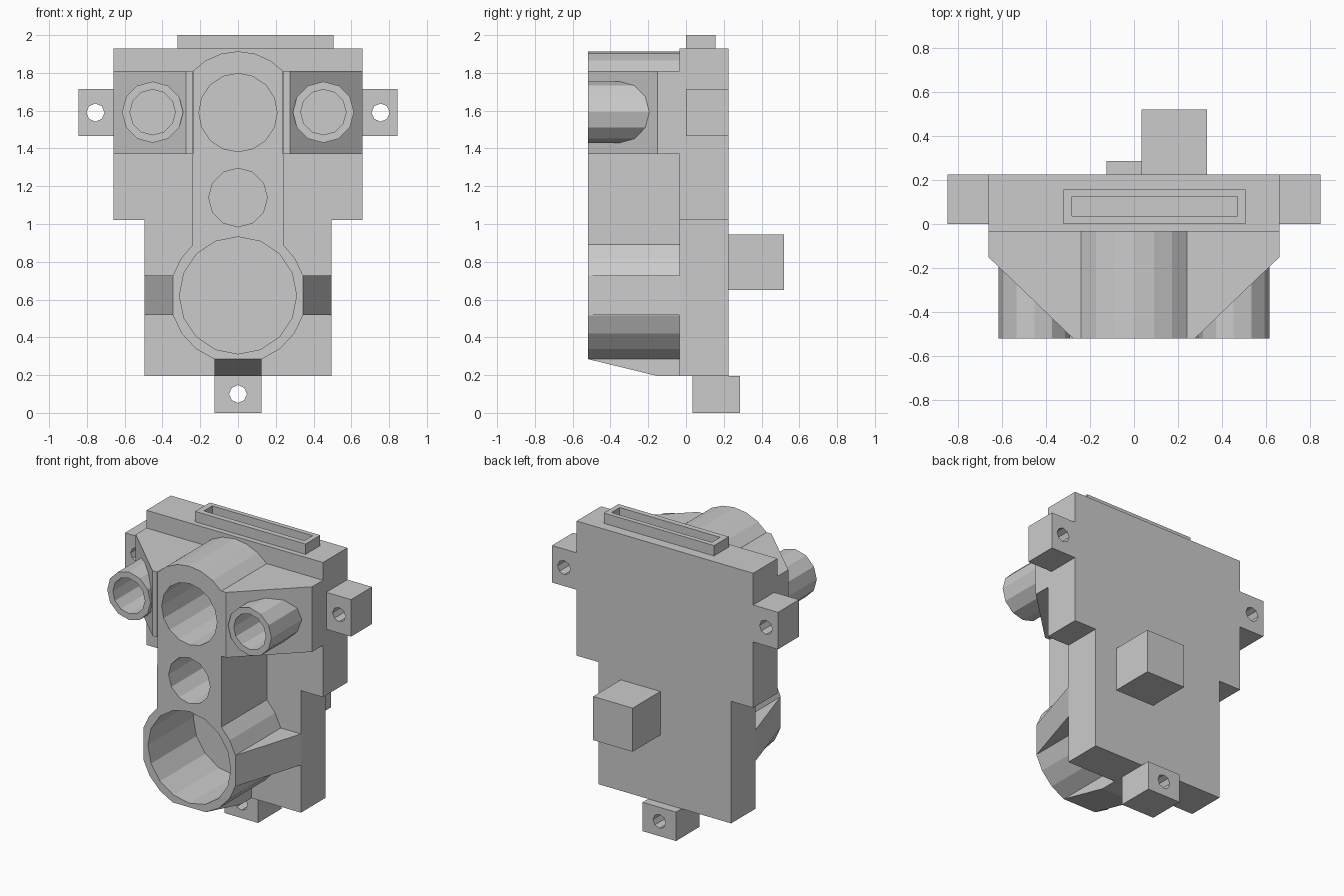
import bpy, bmesh
from math import sin, cos, pi, radians

if "Cube" in bpy.data.objects:
    bpy.data.objects.remove(bpy.data.objects["Cube"])

FRONT, SEAT = -0.52, -0.035     # front face of the housing, front face of the plate


def prism(name, pts, axis, a, b):
    """Extrude a 2D outline from a to b along the given axis."""
    place = {'x': lambda p, t: (t, p[0], p[1]),
             'y': lambda p, t: (p[0], t, p[1]),
             'z': lambda p, t: (p[0], p[1], t)}[axis]
    bm = bmesh.new()
    lo = [bm.verts.new(place(p, a)) for p in pts]
    hi = [bm.verts.new(place(p, b)) for p in pts]
    bm.faces.new(lo)
    bm.faces.new(hi)
    for i in range(len(pts)):
        j = (i + 1) % len(pts)
        bm.faces.new((lo[i], lo[j], hi[j], hi[i]))
    bmesh.ops.recalc_face_normals(bm, faces=bm.faces)
    me = bpy.data.meshes.new(name)
    bm.to_mesh(me)
    bm.free()
    ob = bpy.data.objects.new(name, me)
    bpy.context.collection.objects.link(ob)
    return ob


def rect(x0, x1, y0, y1):
    return [(x0, y0), (x1, y0), (x1, y1), (x0, y1)]


def arc(cx, cz, r, degrees):
    return [(cx + r * cos(radians(d)), cz + r * sin(radians(d))) for d in degrees]


def ring(cx, cz, r, n):
    return arc(cx, cz, r, [360 * i / n for i in range(n)])


def combine(ob, tool, op='DIFFERENCE'):
    """Apply a boolean and drop the tool object."""
    mod = ob.modifiers.new(op, 'BOOLEAN')
    mod.operation, mod.object, mod.solver = op, tool, 'EXACT'
    bpy.context.view_layer.objects.active = ob
    bpy.ops.object.modifier_apply(modifier=mod.name)
    bpy.data.objects.remove(tool)


def bore(ob, cx, cz, r, n, y0, y1):
    combine(ob, prism("cutter", ring(cx, cz, r, n), 'y', y0, y1))


# Back plate with a wide upper half
half = [(0.495, 0.195), (0.495, 1.02), (0.66, 1.02), (0.66, 1.93)]
prism("back_plate", half + [(-x, z) for x, z in reversed(half)], 'y', SEAT, 0.225)

# Front housing: domed top, straight neck, round lower barrel, three bores
side = arc(0, 0.622, 0.36, [-69.7, -52, -34, -17, 17, 33, 48.2])
dome = arc(0, 1.588, 0.326, [42.8, 58, 74, 90])
right = side + dome
housing = prism("front_housing", right + [(-x, z) for x, z in reversed(right[:-1])],
                'y', FRONT, SEAT)
for cz, r, n in ((1.59, 0.207, 16), (1.14, 0.155, 12), (0.622, 0.31, 16)):
    bore(housing, 0, cz, r, n, FRONT - 0.1, SEAT + 0.1)

for s, label in ((-1, "left"), (1, "right")):
    # Sloped shoulder with its hollow tube
    outline = [(0.24, FRONT), (0.275, FRONT), (0.66, -0.15), (0.66, SEAT), (0.24, SEAT)]
    shoulder = prism(label + "_shoulder", [(s * x, y) for x, y in outline], 'z', 1.37, 1.81)
    combine(shoulder, prism("tube", ring(s * 0.452, 1.592, 0.162, 12), 'y', FRONT, -0.15), 'UNION')
    bore(shoulder, s * 0.452, 1.592, 0.12, 12, FRONT - 0.1, -0.2)

    # Sloped fin beside the lower barrel
    fin = [(0.344, FRONT), (0.495, SEAT), (0.344, SEAT)]
    prism(label + "_fin", [(s * x, y) for x, y in fin], 'z', 0.517, 0.727)

    # Mounting ear
    ear = prism(label + "_ear", rect(*sorted((s * 0.66, s * 0.845)), 1.465, 1.715), 'y', 0, 0.225)
    bore(ear, s * 0.755, 1.59, 0.048, 8, -0.1, 0.4)

# Wedge under the lower barrel
prism("bottom_wedge", [(FRONT, 0.285), (-0.15, 0.195), (SEAT, 0.195), (SEAT, 0.285)],
      'x', -0.125, 0.125)

# Bottom mounting tab
tab = prism("bottom_tab", rect(-0.125, 0.125, 0, 0.195), 'y', 0.035, 0.285)
bore(tab, 0, 0.1, 0.047, 8, -0.1, 0.4)

# Top slot with a shallow pocket
slot = prism("top_slot", rect(-0.32, 0.505, 0, 0.157), 'z', 1.93, 2.0)
combine(slot, prism("cutter", rect(-0.28, 0.47, 0.037, 0.125), 'z', 1.9, 2.1))

# Rear block
prism("rear_block", rect(0.035, 0.33, 0.65, 0.945), 'y', 0.225, 0.52)
